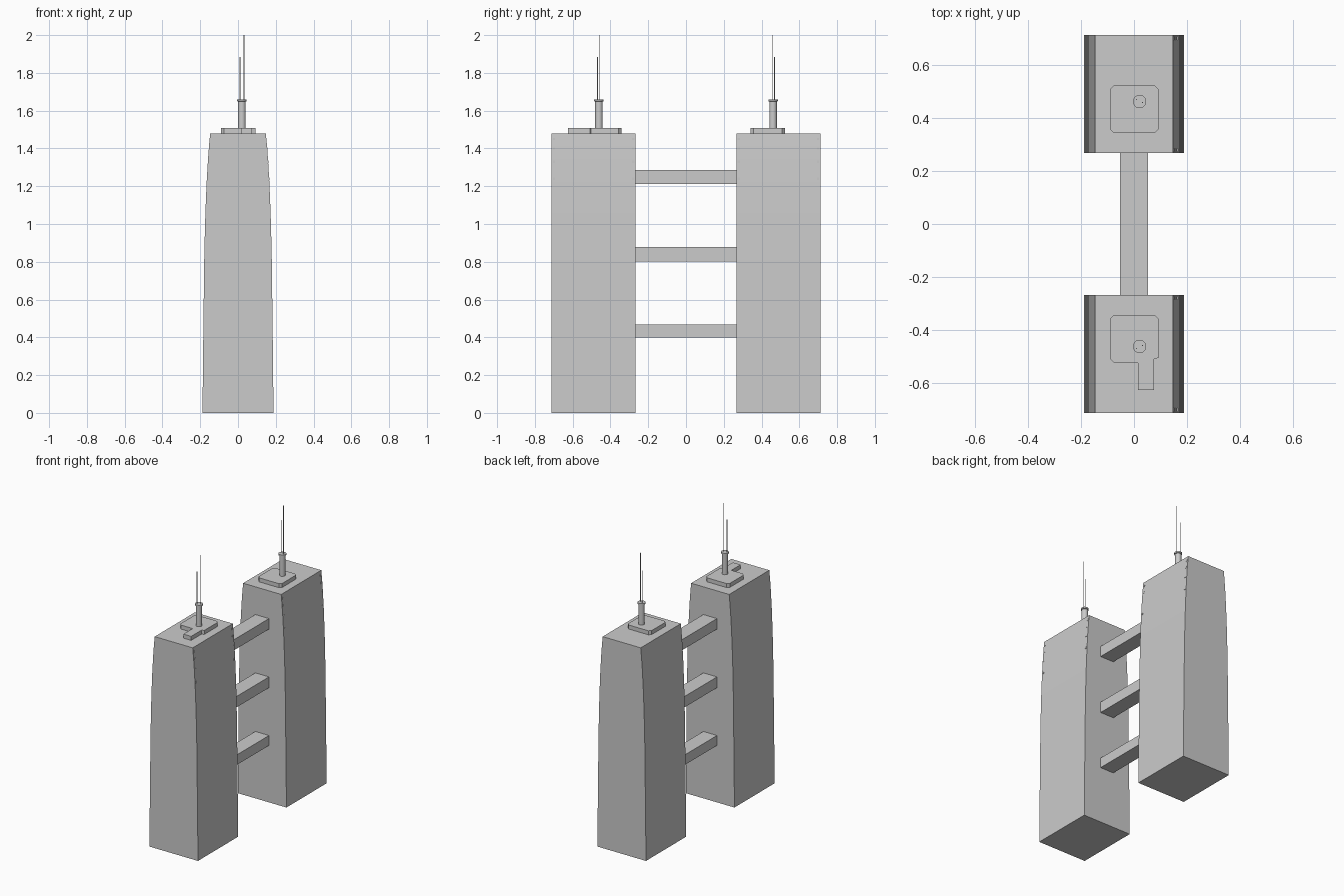
import bpy, bmesh, math

if "Cube" in bpy.data.objects:
    bpy.data.objects.remove(bpy.data.objects["Cube"])

# Half-width of a tower (x) against height (z), bowing inward near the top
PROFILE = [(0.188, 0), (0.185, 0.3), (0.179, 0.8), (0.175, 0.98), (0.171, 1.1),
           (0.166, 1.22), (0.159, 1.34), (0.153, 1.42), (0.147, 1.48)]
ROOF = 1.48


def make(name, bm, smooth=False):
    bmesh.ops.recalc_face_normals(bm, faces=bm.faces)
    me = bpy.data.meshes.new(name)
    bm.to_mesh(me)
    bm.free()
    ob = bpy.data.objects.new(name, me)
    bpy.context.collection.objects.link(ob)
    if smooth:
        bpy.ops.object.select_all(action='DESELECT')
        ob.select_set(True)
        bpy.context.view_layer.objects.active = ob
        bpy.ops.object.shade_smooth_by_angle(angle=math.radians(30))
    return ob


def prism(name, points, offset, smooth=False):
    bm = bmesh.new()
    face = bm.faces.new([bm.verts.new(p) for p in points])
    ext = bmesh.ops.extrude_face_region(bm, geom=[face], use_keep_orig=True)
    verts = [g for g in ext["geom"] if isinstance(g, bmesh.types.BMVert)]
    bmesh.ops.translate(bm, verts=verts, vec=offset)
    return make(name, bm, smooth)


def box(name, x0, x1, y0, y1, z0, z1):
    return prism(name, [(x0, y0, z0), (x1, y0, z0), (x1, y1, z0), (x0, y1, z0)],
                 (0, 0, z1 - z0))


def lathe(name, x, y, rings, sides):
    bm = bmesh.new()
    loops = [[bm.verts.new((x + r * math.cos(2 * math.pi * i / sides),
                            y + r * math.sin(2 * math.pi * i / sides), z))
              for i in range(sides)] for r, z in rings]
    for a, b in zip(loops, loops[1:]):
        for i in range(sides):
            j = (i + 1) % sides
            bm.faces.new((a[i], a[j], b[j], b[i]))
    bm.faces.new(loops[0])
    bm.faces.new(loops[-1])
    return make(name, bm, True)


def half_width(z):
    for (xa, za), (xb, zb) in zip(PROFILE, PROFILE[1:]):
        if za <= z <= zb:
            return xa + (xb - xa) * (z - za) / (zb - za)


for side, s in (("front", -1), ("back", 1)):
    # Tower body: curved outline extruded along y
    outline = [(x, s * 0.267, z) for x, z in PROFILE]
    outline += [(-x, s * 0.267, z) for x, z in reversed(PROFILE)]
    prism(side + "_tower", outline, (0, s * 0.444, 0), True)

    # Chamfered roof slab; the front one has a tongue towards the outside
    a, b, c = 0.076, 0.091, 0.015
    xc, yi, yo = 0.001, 0.342, 0.523
    slab = [(xc - a, yi), (xc + a, yi), (xc + b, yi + c), (xc + b, yo - c)]
    if s < 0:
        slab += [(0.075, yo - c), (0.075, 0.625), (0.015, 0.625), (0.015, yo)]
    else:
        slab += [(xc + a, yo)]
    slab += [(xc - a, yo), (xc - b, yo - c), (xc - b, yi + c)]
    if s < 0:
        slab[3] = (xc + b, yo - c - 0.004)
    prism(side + "_roof_slab", [(x, s * y, ROOF) for x, y in slab], (0, 0, 0.028))

    # Mast with a collar, and two thin antennas
    lathe(side + "_mast", 0.021, s * 0.461,
          [(0.02, 1.5), (0.02, 1.648), (0.025, 1.65), (0.025, 1.66)], 24)
    lathe(side + "_short_antenna", 0.010, s * 0.468, [(0.002, 1.655), (0.002, 1.885)], 8)
    lathe(side + "_tall_antenna", 0.032, s * 0.457, [(0.002, 1.655), (0.002, 2.0)], 8)

    # Small vents near the upper corners of the right face
    for end, y in (("inner", 0.279), ("outer", 0.699)):
        for i, z in enumerate((1.45, 1.40, 1.33, 1.24)):
            x = half_width(z)
            box(f"{side}_{end}_vent_{i + 1}", x - 0.008, x + 0.002,
                s * y - 0.006, s * y + 0.006, z - 0.006, z + 0.006)

# Three bridges between the towers
for level, z0, z1 in (("lower", 0.398, 0.468), ("middle", 0.802, 0.878),
                      ("upper", 1.212, 1.286)):
    box(level + "_bridge", -0.053, 0.053, -0.267, 0.267, z0, z1)
